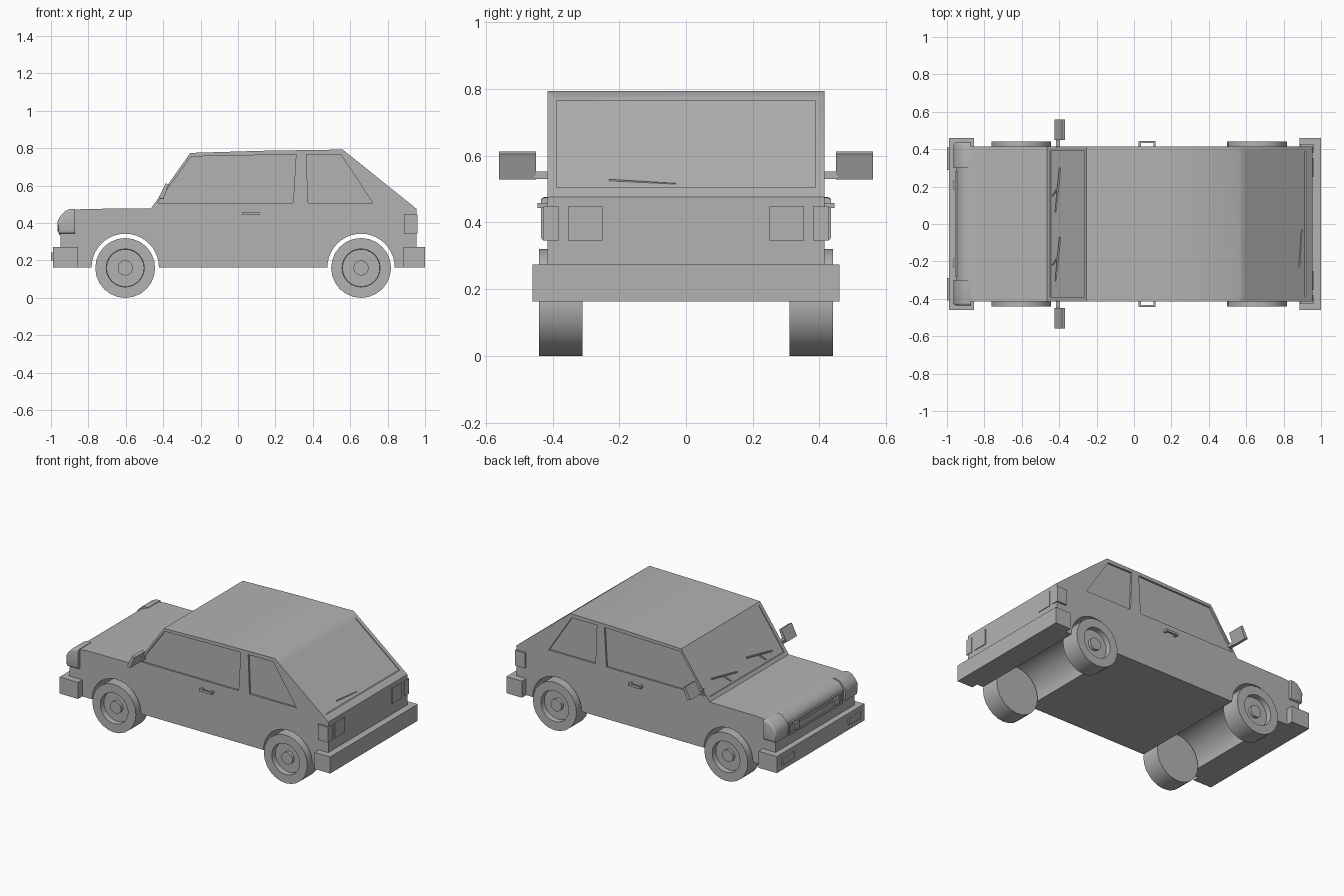
import bpy, bmesh, math
from mathutils import Vector, Matrix

if "Cube" in bpy.data.objects:
    bpy.data.objects.remove(bpy.data.objects["Cube"])

grey = bpy.data.materials.new('dark_grey')
grey.diffuse_color = (0.45, 0.45, 0.45, 1)
grey.use_nodes = True
grey.node_tree.nodes["Principled BSDF"].inputs["Base Color"].default_value = grey.diffuse_color

def finish(bm, name, smooth=0):
    bmesh.ops.recalc_face_normals(bm, faces=bm.faces)
    me = bpy.data.meshes.new(name)
    bm.to_mesh(me)
    bm.free()
    me.materials.append(grey)
    ob = bpy.data.objects.new(name, me)
    bpy.context.collection.objects.link(ob)
    if smooth:
        bpy.ops.object.select_all(action='DESELECT')
        ob.select_set(True)
        bpy.context.view_layer.objects.active = ob
        bpy.ops.object.shade_smooth_by_angle(angle=math.radians(smooth))
    return ob

def add_prism(bm, pts, y0, y1):
    """Extrude an x-z profile from y0 to y1."""
    f = bm.faces.new([bm.verts.new((x, y0, z)) for x, z in pts])
    r = bmesh.ops.extrude_face_region(bm, geom=[f])
    vs = [v for v in r['geom'] if isinstance(v, bmesh.types.BMVert)]
    bmesh.ops.translate(bm, verts=vs, vec=(0, y1 - y0, 0))

def add_box(bm, x0, x1, y0, y1, z0, z1):
    add_prism(bm, [(x0, z0), (x1, z0), (x1, z1), (x0, z1)], y0, y1)

def add_rod(bm, a, b, w, h):
    """Square bar from a to b."""
    a, b = Vector(a), Vector(b)
    m = Matrix.Translation((a + b) / 2) @ (b - a).to_track_quat('Z', 'Y').to_matrix().to_4x4()
    bmesh.ops.create_cube(bm, size=1, matrix=m @ Matrix.Diagonal((w, h, (b - a).length, 1)))

def slope_slab(a, b, t0, t1, d):
    """Slab profile along the line a-b, with level top and bottom edges."""
    a, b, n = Vector(a), Vector(b), Vector((d, 0))
    p, q = a.lerp(b, t0), a.lerp(b, t1)
    return [p - n, q - n, q + n, p + n]

def arch(cx, r=0.18, n=20):
    return [(cx + r * math.cos(math.pi * i / n), 0.163 + r * math.sin(math.pi * i / n)) for i in range(n + 1)]

WHEELS = {'front': -0.603, 'rear': 0.658}
SIDES = {'left': -1, 'right': 1}
SCREEN = ((-0.465, 0.478), (-0.255, 0.775))
HATCH = ((0.955, 0.476), (0.56, 0.793))

# body shell
profile = [(-0.95, 0.40), (-0.942, 0.43), (-0.92, 0.455), (-0.88, 0.47), (-0.82, 0.476),
           SCREEN[0], SCREEN[1], (0.15, 0.787), HATCH[1], HATCH[0], (0.955, 0.163)]
profile += arch(WHEELS['rear']) + arch(WHEELS['front']) + [(-0.95, 0.163)]
bm = bmesh.new()
add_prism(bm, profile, -0.415, 0.415)
body = finish(bm, 'car_body', 42)

# recesses for all windows
bm = bmesh.new()
add_prism(bm, slope_slab(*SCREEN, 0.07, 0.95, 0.007), -0.39, 0.39)
add_prism(bm, slope_slab(*HATCH, 0.09, 0.91, 0.009), -0.388, 0.388)
door_glass = [(-0.43, 0.508), (-0.25, 0.756), (0.31, 0.767), (0.295, 0.508)]
quarter_glass = [(0.365, 0.767), (0.55, 0.767), (0.72, 0.508), (0.375, 0.508)]
for s in SIDES.values():
    for g in (door_glass, quarter_glass):
        add_prism(bm, g, s * 0.403, s * 0.45)
cutter = finish(bm, 'window_cutter')
cutter.hide_render = True
cutter.hide_viewport = True
mod = body.modifiers.new('windows', 'BOOLEAN')
mod.operation = 'DIFFERENCE'
mod.solver = 'EXACT'
mod.object = cutter

# bumpers with wrapped ends
for name, x0, x1 in (('front_bumper', -0.99, -0.855), ('rear_bumper', 0.885, 1.0)):
    bm = bmesh.new()
    add_box(bm, x0, x1, -0.46, 0.46, 0.163, 0.273)
    finish(bm, name)

# grille: frame, bars
bm = bmesh.new()
for z in (0.335, 0.405):
    add_box(bm, -0.957, -0.94, -0.28, 0.28, z, z + 0.012)
for s in SIDES.values():
    add_box(bm, -0.957, -0.94, s * 0.268, s * 0.28, 0.347, 0.405)
add_box(bm, -0.954, -0.94, -0.18, 0.18, 0.37, 0.385)
finish(bm, 'grille')

for side, s in SIDES.items():
    # headlight with rounded brow
    bm = bmesh.new()
    add_prism(bm, [(-0.96, 0.345), (-0.965, 0.41), (-0.95, 0.437), (-0.922, 0.466), (-0.895, 0.476),
                   (-0.872, 0.474), (-0.872, 0.345)], s * 0.30, s * 0.435)
    edges = [e for e in bm.edges if abs(e.verts[0].co.y - e.verts[1].co.y) < 1e-5
             and abs(e.verts[0].co.y) > 0.4 and min(v.co.x for v in e.verts) < -0.88]
    bmesh.ops.bevel(bm, geom=edges, offset=0.012, segments=3, profile=0.5, affect='EDGES')
    finish(bm, side + '_headlight', 60)

    # indicators in bumper and grille
    bm = bmesh.new()
    add_box(bm, -1.0, -0.985, s * 0.29, s * 0.41, 0.20, 0.243)
    add_box(bm, -0.964, -0.94, s * 0.185, s * 0.235, 0.355, 0.40)
    finish(bm, side + '_indicators')

    # tail lights: flat lamp and corner lamp
    bm = bmesh.new()
    add_box(bm, 0.94, 0.96, s * 0.25, s * 0.353, 0.345, 0.447)
    add_box(bm, 0.887, 0.96, s * 0.38, s * 0.427, 0.345, 0.447)
    finish(bm, side + '_tail_lights')

    # door handle
    bm = bmesh.new()
    add_box(bm, 0.025, 0.115, s * 0.433, s * 0.445, 0.443, 0.458)
    for x in (0.025, 0.103):
        add_box(bm, x, x + 0.012, s * 0.41, s * 0.433, 0.443, 0.458)
    finish(bm, side + '_door_handle')

    # wing mirror, tilted like the windscreen
    bm = bmesh.new()
    add_prism(bm, [(-0.425, 0.535), (-0.40, 0.528), (-0.37, 0.605), (-0.385, 0.613)], s * 0.45, s * 0.56)
    add_box(bm, -0.418, -0.395, s * 0.41, s * 0.455, 0.53, 0.553)
    finish(bm, side + '_mirror')

    # wheels: lathed tyre, rim and hub
    for end, cx in WHEELS.items():
        bm = bmesh.new()
        section = [(0, 0.31), (0.16, 0.31), (0.16, 0.44), (0.102, 0.44), (0.1, 0.405),
                   (0.04, 0.405), (0.04, 0.425), (0, 0.425)]
        vs = [bm.verts.new((cx + r, s * y, 0.16)) for r, y in section]
        es = [bm.edges.new(p) for p in zip(vs, vs[1:])]
        bmesh.ops.spin(bm, geom=vs + es, cent=(cx, 0, 0.16), axis=(0, 1, 0),
                       angle=math.tau, steps=24, use_duplicate=False)
        bmesh.ops.remove_doubles(bm, verts=bm.verts, dist=1e-4)
        finish(bm, f'{end}_{side}_wheel', 35)

# wipers
bm = bmesh.new()
for y in (0.30, -0.07):
    add_rod(bm, (-0.396, y, 0.569), (-0.419, y - 0.235, 0.532), 0.008, 0.008)
    add_rod(bm, (-0.434, y - 0.15, 0.508), (-0.409, y - 0.11, 0.55), 0.008, 0.008)
add_rod(bm, (0.894, -0.03, 0.513), (0.882, -0.23, 0.525), 0.008, 0.008)
finish(bm, 'wipers')
